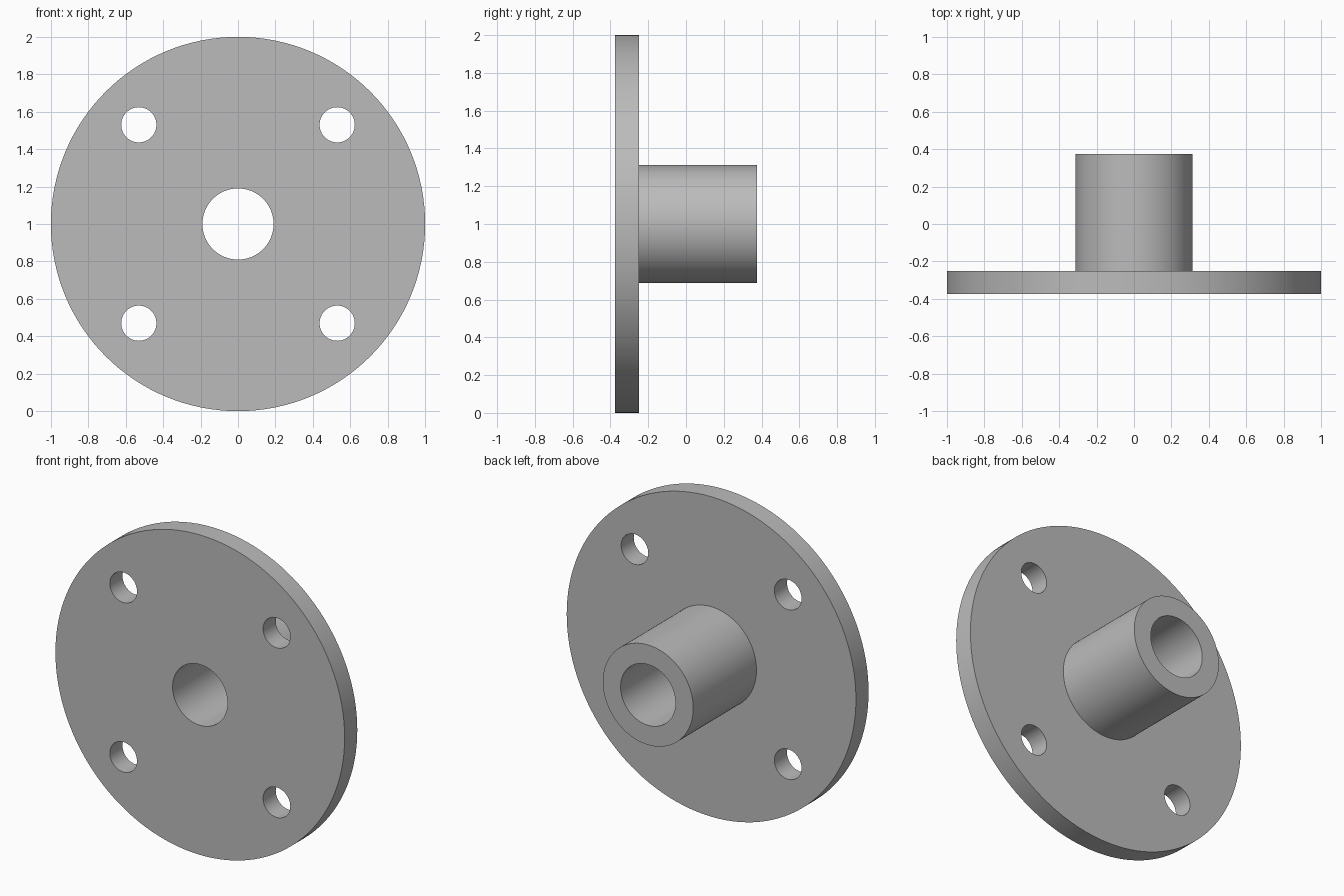
import bpy
import bmesh
import math
from mathutils import Matrix

default = bpy.data.objects.get("Cube")
if default:
    bpy.data.objects.remove(default, do_unlink=True)

# Main dimensions
CENTRE_Z = 1.0
FRONT, STEP, BACK = -0.375, -0.25, 0.375
FLANGE_R, HUB_R, BORE_R = 1.0, 0.3125, 0.19
BOLT_R, BOLT_OFFSET = 0.094, 0.53
SEGMENTS = 128

# Plain grey metal
grey = bpy.data.materials.new("grey_metal")
grey.use_nodes = True
colour = (0.5, 0.5, 0.5, 1)
grey.diffuse_color = colour
grey.node_tree.nodes["Principled BSDF"].inputs["Base Color"].default_value = colour


def make_object(name, bm):
    bmesh.ops.recalc_face_normals(bm, faces=bm.faces)
    mesh = bpy.data.meshes.new(name)
    bm.to_mesh(mesh)
    bm.free()
    mesh.materials.append(grey)
    obj = bpy.data.objects.new(name, mesh)
    bpy.context.collection.objects.link(obj)
    return obj


def lathe(name, profile):
    """Revolve a closed (radius, y) profile around the y axis."""
    bm = bmesh.new()
    verts = [bm.verts.new((r, y, 0)) for r, y in profile]
    edges = [bm.edges.new((v, verts[i - 1])) for i, v in enumerate(verts)]
    bmesh.ops.spin(bm, geom=verts + edges, cent=(0, 0, 0), axis=(0, 1, 0),
                   angle=math.tau, steps=SEGMENTS, use_merge=True)
    bmesh.ops.remove_doubles(bm, verts=bm.verts, dist=1e-5)
    bmesh.ops.translate(bm, verts=bm.verts, vec=(0, 0, CENTRE_Z))
    return make_object(name, bm)


# Flange disc and hub tube turned as one piece, with the bore through both
flanged_hub = lathe("flanged_hub", [
    (BORE_R, FRONT), (FLANGE_R, FRONT), (FLANGE_R, STEP),
    (HUB_R, STEP), (HUB_R, BACK), (BORE_R, BACK)])

# Four bolt holes cut through the flange
bm = bmesh.new()
for sx in (-1, 1):
    for sz in (-1, 1):
        place = Matrix.Translation((sx * BOLT_OFFSET, (FRONT + STEP) / 2,
                                    CENTRE_Z + sz * BOLT_OFFSET))
        bmesh.ops.create_cone(bm, cap_ends=True, segments=64, radius1=BOLT_R,
                              radius2=BOLT_R, depth=0.3,
                              matrix=place @ Matrix.Rotation(math.pi / 2, 4, "X"))
cutter = make_object("bolt_hole_cutter", bm)
cutter.hide_render = True

holes = flanged_hub.modifiers.new("bolt_holes", "BOOLEAN")
holes.operation = "DIFFERENCE"
holes.solver = "EXACT"
holes.object = cutter
bpy.ops.object.select_all(action="DESELECT")
flanged_hub.select_set(True)
bpy.context.view_layer.objects.active = flanged_hub
bpy.ops.object.modifier_apply(modifier=holes.name)
bpy.data.objects.remove(cutter, do_unlink=True)

# Smooth round walls, crisp rims
bpy.ops.object.shade_smooth_by_angle(angle=math.radians(30))
